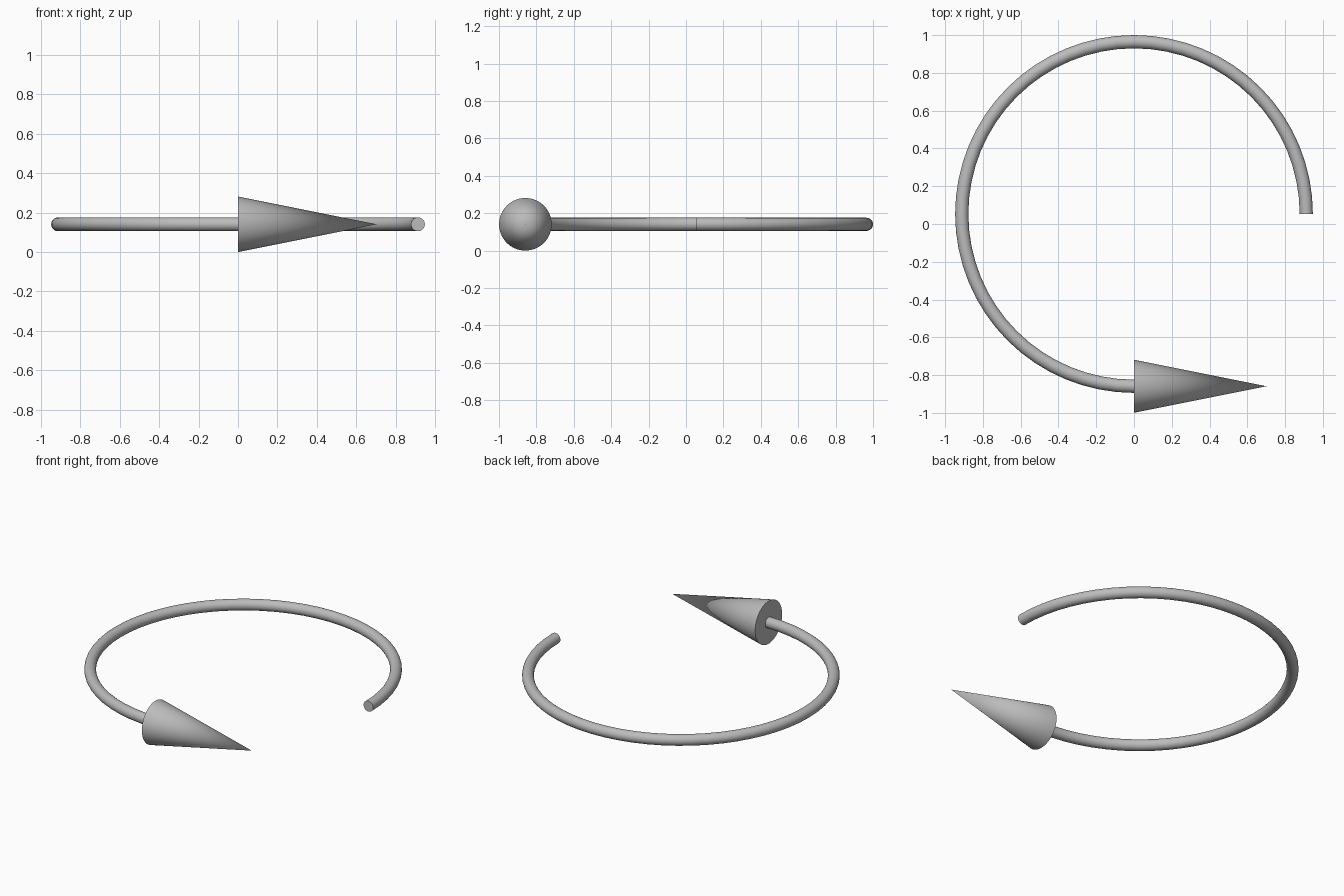
import bpy
import bmesh
import math
from mathutils import Matrix, Vector

if "Cube" in bpy.data.objects:
    bpy.data.objects.remove(bpy.data.objects["Cube"], do_unlink=True)

RING_R, TUBE_R = 0.912, 0.035
HEAD_R, HEAD_LEN = 0.1405, 0.702
CENTER = Vector((0, 0.053, HEAD_R))

grey = bpy.data.materials.new("grey")
grey.use_nodes = True
colour = (0.5, 0.5, 0.5, 1)
grey.diffuse_color = colour
grey.node_tree.nodes["Principled BSDF"].inputs["Base Color"].default_value = colour


def finish(bm, name):
    bmesh.ops.recalc_face_normals(bm, faces=bm.faces[:])
    mesh = bpy.data.meshes.new(name)
    bm.to_mesh(mesh)
    bm.free()
    mesh.materials.append(grey)
    obj = bpy.data.objects.new(name, mesh)
    bpy.context.collection.objects.link(obj)
    bpy.ops.object.select_all(action="DESELECT")
    obj.select_set(True)
    bpy.context.view_layer.objects.active = obj
    bpy.ops.object.shade_smooth_by_angle(angle=math.radians(40))


# Three-quarter ring shaft: a disc swept from +x round the back to the front
bm = bmesh.new()
place = Matrix.Translation(CENTER + Vector((RING_R, 0, 0))) @ Matrix.Rotation(math.pi / 2, 4, "X")
bmesh.ops.create_circle(bm, cap_ends=True, segments=32, radius=TUBE_R, matrix=place)
bmesh.ops.spin(bm, geom=bm.faces[:] + bm.edges[:] + bm.verts[:], cent=CENTER,
               axis=(0, 0, 1), angle=math.radians(270), steps=48, use_duplicate=False)
# Close the starting end if the sweep left it open
open_edges = [e for e in bm.edges if e.is_boundary]
if open_edges:
    bmesh.ops.holes_fill(bm, edges=open_edges, sides=0)
finish(bm, "ring_shaft")

# Arrow head cone pointing along +x
bm = bmesh.new()
place = Matrix.Translation(CENTER + Vector((HEAD_LEN / 2, -RING_R, 0))) @ Matrix.Rotation(math.pi / 2, 4, "Y")
bmesh.ops.create_cone(bm, cap_ends=True, segments=64, radius1=HEAD_R, radius2=0,
                      depth=HEAD_LEN, matrix=place)
finish(bm, "arrow_head")
